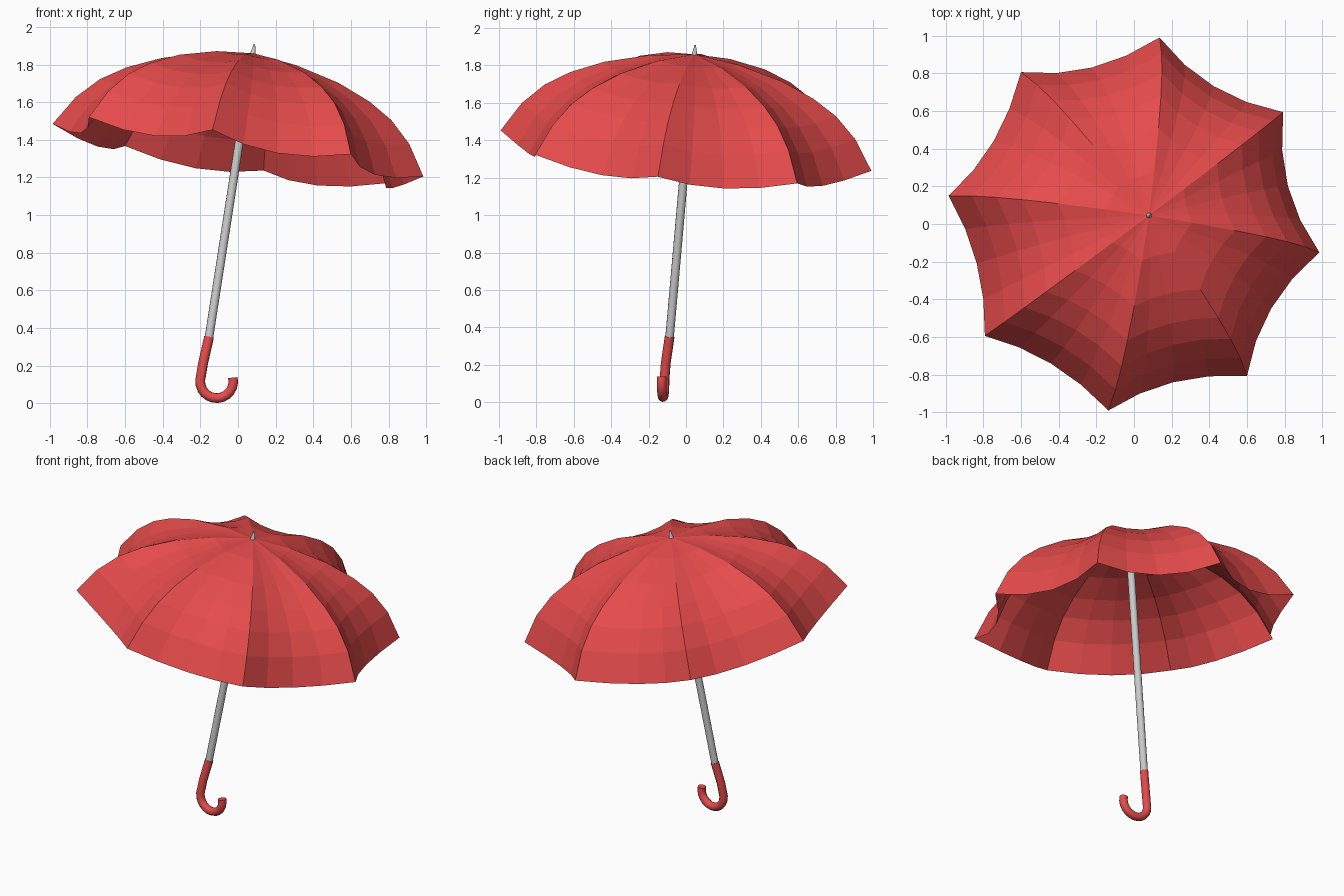
import bpy, bmesh
from math import sin, cos, pi
from mathutils import Vector, Matrix

if "Cube" in bpy.data.objects:
    bpy.data.objects.remove(bpy.data.objects["Cube"])

red = bpy.data.materials.new("red")
red.diffuse_color = (0.79, 0.07, 0.07, 1)
red.use_nodes = True
red.node_tree.nodes["Principled BSDF"].inputs["Base Color"].default_value = red.diffuse_color

# Tilted frame of the umbrella: n runs up the shaft, u points along the first rib
n = Vector((0.155, 0.088, 1)).normalized()
u = Vector((0.985, -0.135, 0))
u = (u - n * u.dot(n)).normalized()
v = n.cross(u)
rim_centre = Vector((0, 0, 1.345))
frame = Matrix((u, v, n)).transposed().to_4x4()
frame.translation = rim_centre


def add_mesh(name, bm, mat=None):
    me = bpy.data.meshes.new(name)
    bmesh.ops.recalc_face_normals(bm, faces=bm.faces[:])
    bm.to_mesh(me)
    bm.free()
    ob = bpy.data.objects.new(name, me)
    bpy.context.collection.objects.link(ob)
    if mat:
        me.materials.append(mat)
    return ob


def rod(name, r1, r2, h1, h2, sides=12):
    """Tapered rod along the umbrella axis, heights measured from the rim centre."""
    bm = bmesh.new()
    bmesh.ops.create_cone(bm, cap_ends=True, segments=sides, radius1=r1, radius2=r2,
                          depth=h2 - h1,
                          matrix=frame @ Matrix.Translation((0, 0, (h1 + h2) / 2)))
    return add_mesh(name, bm)


# Canopy: eight ribs, four strips per panel, panels sagging between the ribs
RIBS, STRIPS = 8, 4
profile = [(0.24, 0.492), (0.48, 0.43), (0.66, 0.354),
           (0.79, 0.273), (0.905, 0.16), (1.006, 0)]
bm = bmesh.new()
apex = bm.verts.new(frame @ Vector((0, 0, 0.523)))
rings = []
for r, h in profile:
    ring = []
    for k in range(RIBS):
        a0, a1 = 2 * pi * k / RIBS, 2 * pi * (k + 1) / RIBS
        mid = (a0 + a1) / 2
        p0 = Vector((r * cos(a0), r * sin(a0), h))
        p1 = Vector((r * cos(a1), r * sin(a1), h))
        sag = Vector((-0.065 * cos(mid), -0.065 * sin(mid), -0.057)) * (r / 1.006) ** 1.5
        for j in range(STRIPS):
            t = j / STRIPS
            ring.append(bm.verts.new(frame @ (p0.lerp(p1, t) + sag * 4 * t * (1 - t))))
    rings.append(ring)
N = RIBS * STRIPS
for i in range(N):
    k = (i + 1) % N
    bm.faces.new((apex, rings[0][i], rings[0][k]))
    for a, b in zip(rings, rings[1:]):
        bm.faces.new((a[i], b[i], b[k], a[k]))
add_mesh("canopy", bm, red)

# Shaft and the pointed tip above the canopy
shaft = rod("shaft", 0.023, 0.023, -1.02, 0.515)
tip = rod("tip", 0.018, 0.004, 0.505, 0.572)

# Hooked handle: straight grip, then a half ring
top = rim_centre + n * -1.01
path = [top, Vector((-0.186, -0.108, 0.21))]
for i in range(13):
    a = pi - 0.08 + (pi + 0.32) * i / 12
    x = -0.113 + 0.088 * cos(a)
    path.append(Vector((x, -0.123 - 0.09 * (x + 0.113), 0.115 + 0.088 * sin(a))))
cu = bpy.data.curves.new("handle", "CURVE")
cu.dimensions = "3D"
cu.bevel_depth = 0.026
cu.bevel_resolution = 4
cu.use_fill_caps = True
sp = cu.splines.new("POLY")
sp.points.add(len(path) - 1)
for p, co in zip(sp.points, path):
    p.co = (*co, 1)
cu.materials.append(red)
handle = bpy.data.objects.new("handle", cu)
bpy.context.collection.objects.link(handle)

# Smooth the round parts, keep the canopy faceted
bpy.context.view_layer.objects.active = handle
handle.select_set(True)
bpy.ops.object.convert(target="MESH")
for ob in (shaft, tip):
    ob.select_set(True)
bpy.ops.object.shade_smooth_by_angle(angle=0.8)
